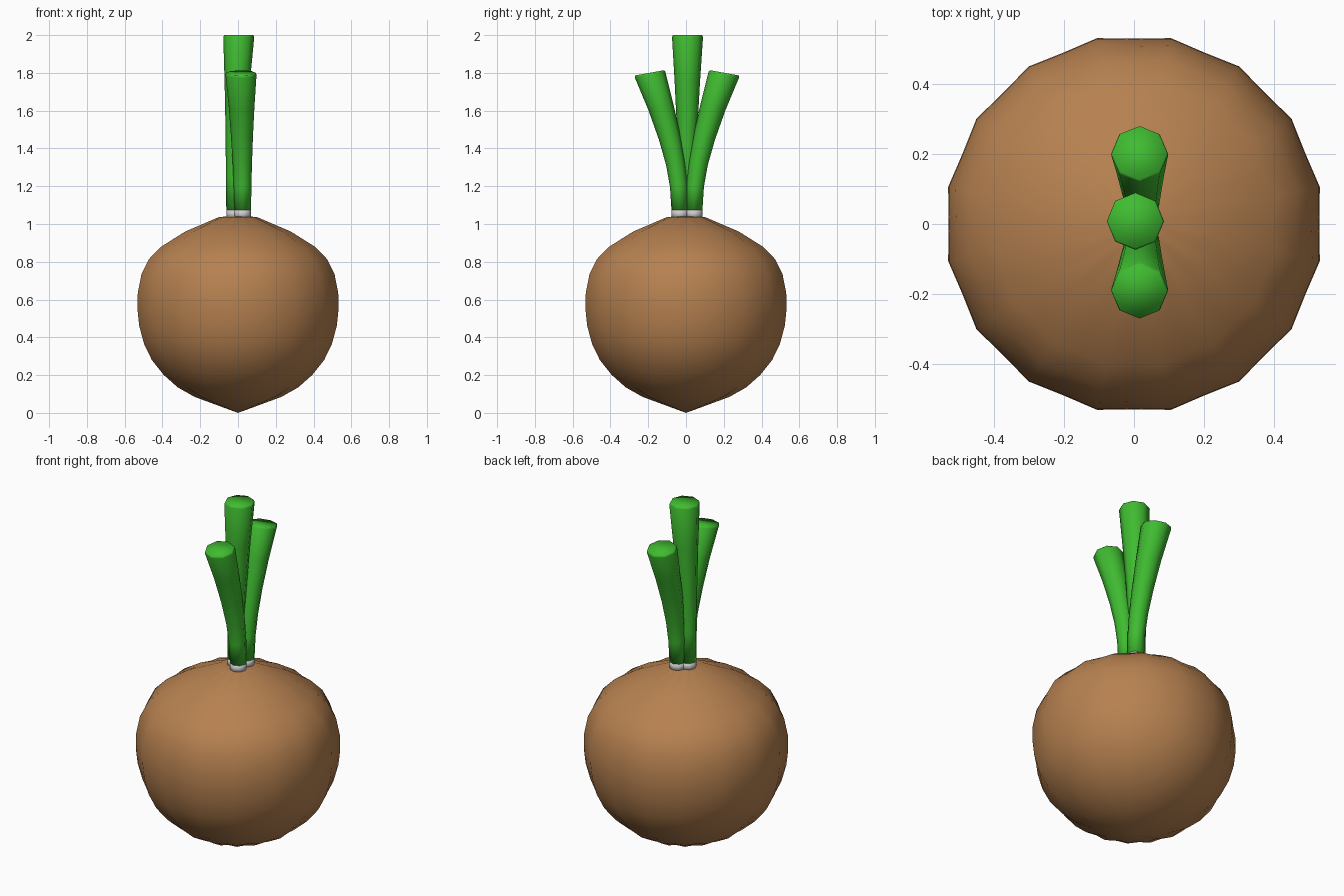
import bpy
import math
from mathutils import Vector

if "Cube" in bpy.data.objects:
    bpy.data.objects.remove(bpy.data.objects["Cube"])


def material(name, color):
    m = bpy.data.materials.new(name)
    m.diffuse_color = color
    m.use_nodes = True
    m.node_tree.nodes["Principled BSDF"].inputs["Base Color"].default_value = m.diffuse_color
    return m


def add_mesh(name, verts, faces, mat=None, angle=60):
    me = bpy.data.meshes.new(name)
    me.from_pydata(verts, [], faces)
    me.update()
    ob = bpy.data.objects.new(name, me)
    bpy.context.collection.objects.link(ob)
    if mat:
        me.materials.append(mat)
    bpy.ops.object.select_all(action='DESELECT')
    ob.select_set(True)
    bpy.context.view_layer.objects.active = ob
    bpy.ops.object.shade_smooth_by_angle(angle=math.radians(angle))
    return ob


def skin(rings, n):
    """Quads between consecutive rings of n vertices."""
    return [(r * n + i, r * n + (i + 1) % n, (r + 1) * n + (i + 1) % n, (r + 1) * n + i)
            for r in range(rings - 1) for i in range(n)]


def tube(name, path, mat=None, sides=8):
    """Tapered tube; path rows are (x, y, z, radius, tilt about x)."""
    verts = []
    for x, y, z, r, tilt in path:
        for i in range(sides):
            a = 2 * math.pi * i / sides
            v = r * math.sin(a)
            verts.append(Vector((x + r * math.cos(a), y + v * math.cos(tilt), z - v * math.sin(tilt))))
    faces = skin(len(path), sides)
    faces.append(tuple(reversed(range(sides))))
    last = (len(path) - 1) * sides
    faces.append(tuple(range(last, last + sides)))
    return add_mesh(name, verts, faces, mat, 120)


brown = material("skin_brown", (0.47, 0.22, 0.08, 1))
green = material("leaf_green", (0.05, 0.5, 0.03, 1))

# Bulb: 16 ridges with shallow valleys between, deeper near the poles
profile = [(0.235, 0.085, 0.93), (0.325, 0.135, 0.95), (0.4, 0.2, 0.963),
           (0.465, 0.28, 0.972), (0.507, 0.365, 0.977), (0.533, 0.46, 0.978),
           (0.543, 0.55, 0.978), (0.541, 0.635, 0.978), (0.521, 0.735, 0.977),
           (0.48, 0.815, 0.972), (0.415, 0.88, 0.963), (0.285, 0.96, 0.945),
           (0.1, 1.038, 0.92)]
N = 32
verts = []
for r, z, valley in profile:
    for i in range(N):
        a = 2 * math.pi * (i + 1) / N
        k = r if i % 2 == 0 else r * valley
        # ridges sit at odd multiples of 11.25 degrees
        verts.append((k * math.cos(a), k * math.sin(a), z))
faces = skin(len(profile), N)
bottom = len(verts)
verts += [(0, 0, 0.0), (0, 0, 1.04)]
top = (len(profile) - 1) * N
for i in range(N):
    j = (i + 1) % N
    faces.append((bottom, j, i))
    faces.append((bottom + 1, top + i, top + j))
add_mesh("bulb", verts, faces, brown)

# Leaves: one upright, two curving outwards, each with a pale base
upright = [(-0.019, 0.005, 1.075, 0.043, 0), (-0.018, 0.005, 1.25, 0.046, 0),
           (-0.012, 0.006, 1.5, 0.054, 0), (-0.004, 0.007, 1.75, 0.067, 0),
           (0.004, 0.008, 1.99, 0.082, 0), (0.004, 0.008, 2.0, 0.077, 0)]
tube("leaf_middle", upright, green)
tube("leaf_base_middle", [(-0.019, 0.005, 1.03, 0.043, 0), upright[0]])

bend = [(0.024, 0.037, 1.075, 0.045, 0), (0.024, 0.043, 1.2, 0.047, 0.07),
        (0.023, 0.06, 1.32, 0.051, 0.16), (0.021, 0.092, 1.46, 0.058, 0.24),
        (0.019, 0.138, 1.62, 0.068, 0.27), (0.016, 0.195, 1.79, 0.082, 0.2),
        (0.016, 0.199, 1.80, 0.078, 0.18)]
for side, label in ((1, "back"), (-1, "front")):
    path = [(x, 0.005 + side * y, z, r, side * t) for x, y, z, r, t in bend]
    tube("leaf_" + label, path, green)
    x, y, z, r, t = path[0]
    tube("leaf_base_" + label, [(x, y, 1.03, r, t), path[0]])
